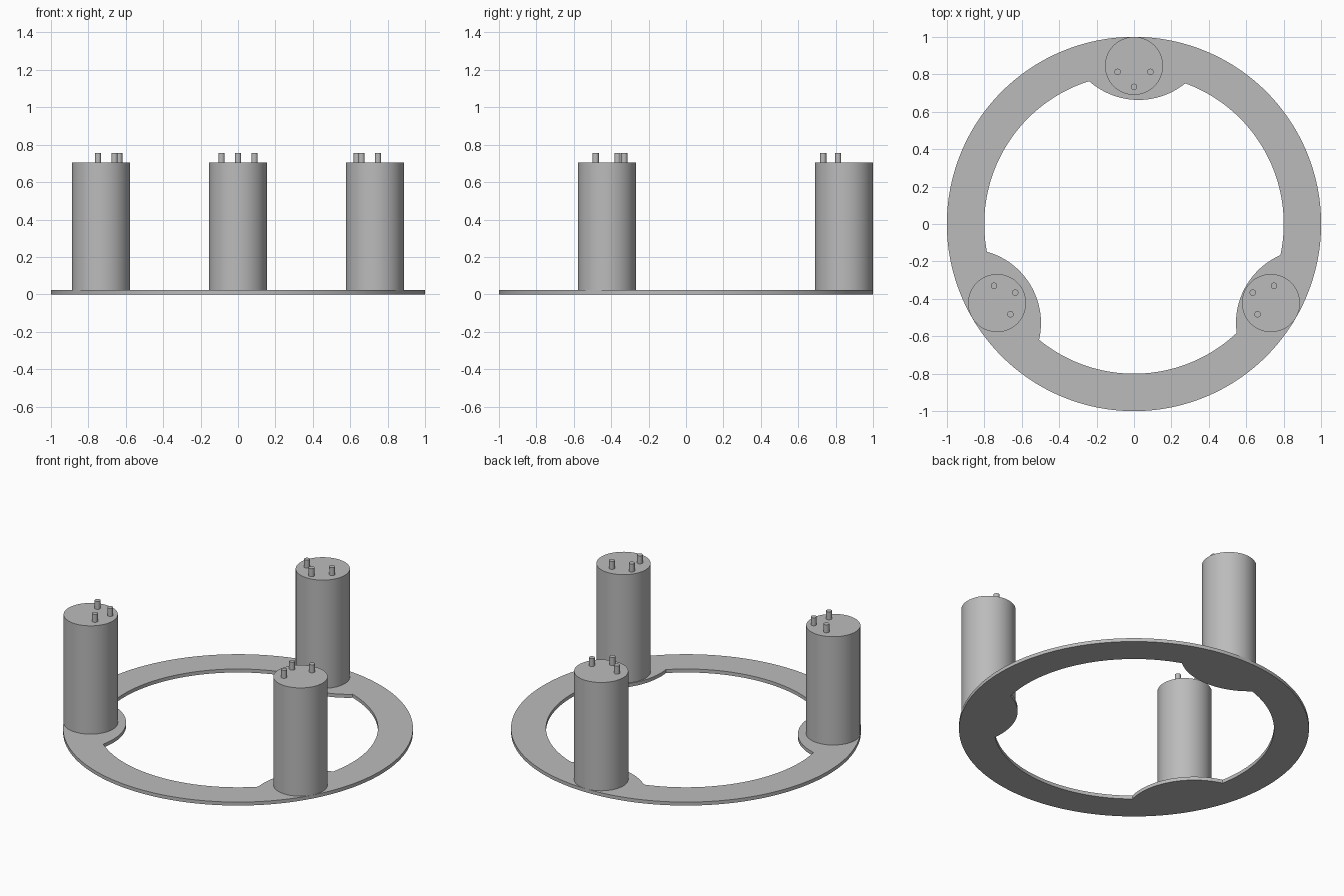
import bpy, bmesh, math
from mathutils import Vector, Matrix

if "Cube" in bpy.data.objects:
    bpy.data.objects.remove(bpy.data.objects["Cube"])

PLATE_H, POST_TOP, PIN_TOP = 0.022, 0.705, 0.755
OUTER, INNER = 1.0, 0.8
LOBE_R, LOBE_DIST, LOBE_SHIFT = 0.397, 1.06, 0.024
STATIONS = [math.radians(a) for a in (90, 210, 330)]

grey = bpy.data.materials.new("plain grey")
grey.use_nodes = True
colour = (0.5, 0.5, 0.5, 1)
grey.diffuse_color = colour
grey.node_tree.nodes["Principled BSDF"].inputs["Base Color"].default_value = colour


def finish(bm, name):
    bmesh.ops.recalc_face_normals(bm, faces=bm.faces)
    mesh = bpy.data.meshes.new(name)
    bm.to_mesh(mesh)
    bm.free()
    mesh.materials.append(grey)
    obj = bpy.data.objects.new(name, mesh)
    bpy.context.collection.objects.link(obj)
    bpy.ops.object.select_all(action='DESELECT')
    obj.select_set(True)
    bpy.context.view_layer.objects.active = obj
    bpy.ops.object.shade_smooth_by_angle(angle=math.radians(30))
    return obj


def cylinder(name, x, y, z0, z1, radius, sides):
    bm = bmesh.new()
    bmesh.ops.create_cone(bm, cap_ends=True, segments=sides, radius1=radius,
                          radius2=radius, depth=z1 - z0,
                          matrix=Matrix.Translation((x, y, (z0 + z1) / 2)))
    return finish(bm, name)


# Base ring: the inner edge bulges inward where a lobe supports each post
lobes = [Vector((LOBE_DIST * math.cos(a) + LOBE_SHIFT, LOBE_DIST * math.sin(a)))
         for a in STATIONS]


def inner_radius(angle):
    ray = Vector((math.cos(angle), math.sin(angle)))
    r = INNER
    for c in lobes:
        along = c.dot(ray)
        disc = along ** 2 - c.length_squared + LOBE_R ** 2
        if along > 0 and disc > 0:
            r = min(r, along - math.sqrt(disc))
    return r


# Regular samples plus the exact corners where lobes meet the inner circle
angles = [math.tau * i / 240 for i in range(240)]
for c in lobes:
    half = math.acos((INNER ** 2 + c.length_squared - LOBE_R ** 2)
                     / (2 * INNER * c.length))
    mid = math.atan2(c.y, c.x)
    angles += [(mid - half) % math.tau, (mid + half) % math.tau]
angles.sort()

bm = bmesh.new()
sections = []
for a in angles:
    ri = inner_radius(a)
    sections.append([bm.verts.new((r * math.cos(a), r * math.sin(a), z))
                     for r, z in ((OUTER, 0), (OUTER, PLATE_H),
                                  (ri, PLATE_H), (ri, 0))])
for s, t in zip(sections, sections[1:] + sections[:1]):
    for k in range(4):
        n = (k + 1) % 4
        bm.faces.new((s[k], t[k], t[n], s[n]))
finish(bm, "base_ring")

# Three posts, each with three small pins on its top
for a, side in zip(STATIONS, ("back", "right", "left")):
    out = Vector((math.cos(a), math.sin(a)))
    across = Vector((-out.y, out.x))
    p = out * 0.845
    cylinder(side + "_post", p.x, p.y, PLATE_H, POST_TOP, 0.155, 64)
    for i, (radial, offset) in enumerate(((0.813, -0.088), (0.733, 0), (0.813, 0.088))):
        q = out * radial + across * offset
        cylinder(f"{side}_pin_{i + 1}", q.x, q.y, POST_TOP, PIN_TOP, 0.017, 24)
